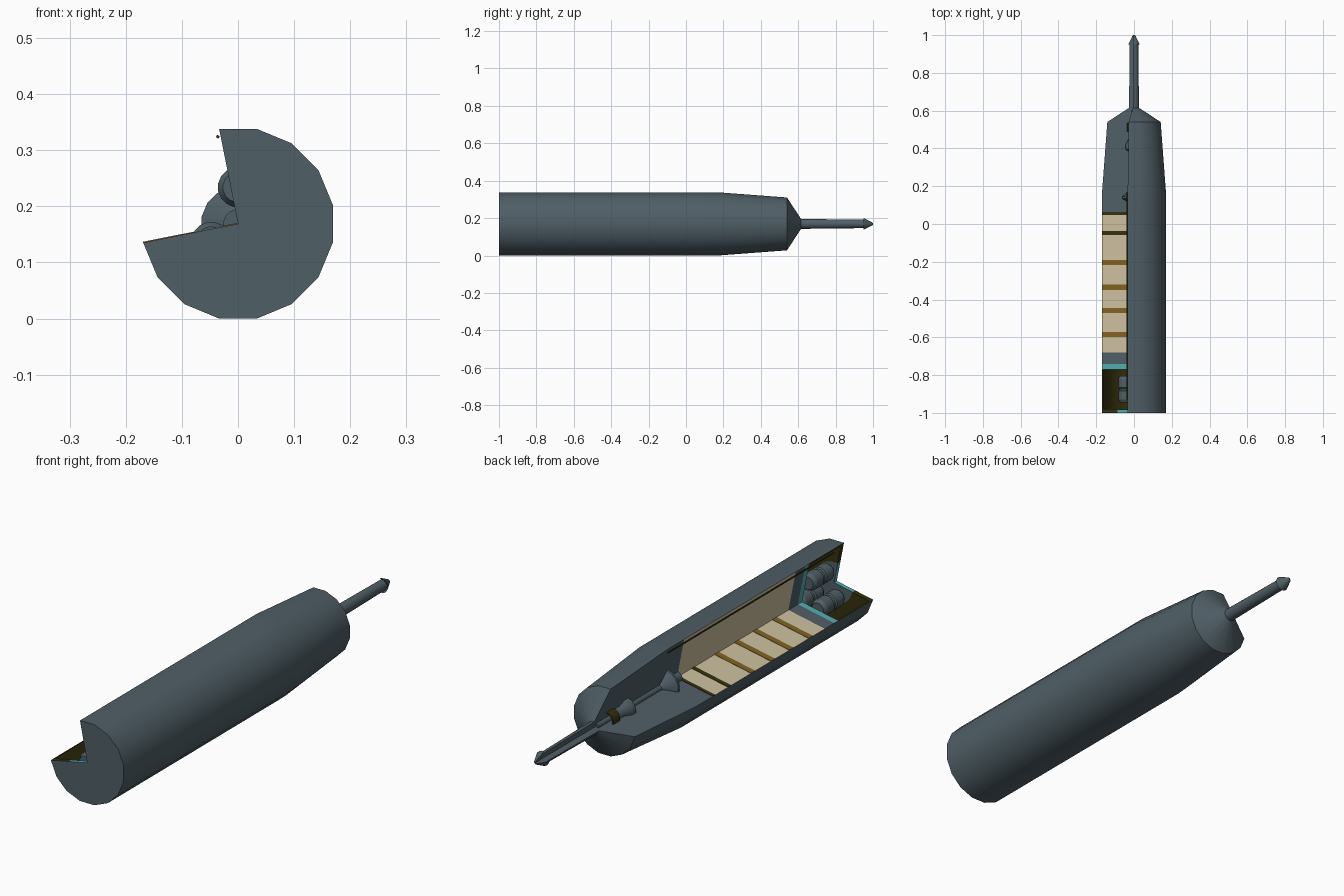
import bpy, bmesh, math
from mathutils import Vector

if "Cube" in bpy.data.objects:
    bpy.data.objects.remove(bpy.data.objects["Cube"])

ZC = 0.169            # height of the long axis
R = 0.1723            # outer radius (16-sided)
LOW = math.radians(191.25)    # lower cut plane
HIGH = math.radians(101.25)   # upper cut plane


def mat(name, rgb):
    m = bpy.data.materials.new(name)
    m.diffuse_color = (*rgb, 1)
    m.use_nodes = True
    m.node_tree.nodes["Principled BSDF"].inputs["Base Color"].default_value = m.diffuse_color
    return m


SLATE = mat("slate_grey", (0.078, 0.113, 0.133))
BEIGE = mat("beige", (0.60, 0.52, 0.34))
BROWN = mat("brown", (0.22, 0.12, 0.016))
TEAL = mat("teal", (0.08, 0.41, 0.42))
OLIVE = mat("dark_olive", (0.035, 0.031, 0.004))


def pos(y, r, t, cx=0.0, cz=0.0):
    return Vector((cx + r * math.cos(t), y, ZC + cz + r * math.sin(t)))


def finish(bm, name, mats):
    bmesh.ops.remove_doubles(bm, verts=bm.verts, dist=1e-5)
    bmesh.ops.recalc_face_normals(bm, faces=bm.faces)
    me = bpy.data.meshes.new(name)
    bm.to_mesh(me)
    bm.free()
    for m in mats:
        me.materials.append(m)
    me.shade_smooth()
    me.set_sharp_from_angle(angle=math.radians(30))
    ob = bpy.data.objects.new(name, me)
    bpy.context.collection.objects.link(ob)
    return ob


def lathe(name, profile, side, cap=None, special=(), n=12, cut=True, cx=0.0, cz=0.0):
    """Turn a closed (y, r) profile about the axis: three quarters with flat
    cut faces, or all the way round. Edges listed in special use the cap colour."""
    bm = bmesh.new()
    sweep = math.radians(270) if cut else 2 * math.pi
    rings = [[bm.verts.new(pos(y, r, LOW + sweep * i / n, cx, cz)) for y, r in profile]
             for i in range(n + 1)]
    k = len(profile)
    for a, b in zip(rings, rings[1:]):
        for j in range(k):
            q = (j + 1) % k
            if profile[j][1] < 1e-6 and profile[q][1] < 1e-6:
                continue
            if profile[j][1] < 1e-6:
                vs = (a[j], a[q], b[q])
            elif profile[q][1] < 1e-6:
                vs = (a[j], a[q], b[j])
            else:
                vs = (a[j], a[q], b[q], b[j])
            bm.faces.new(vs).material_index = 1 if j in special else 0
    if cut:
        for ring in (rings[0], rings[-1]):
            bm.faces.new(ring).material_index = 1
    return finish(bm, name, [side, cap or side])


def solid(name, y0, y1, cap, r=R):
    return lathe(name, [(y0, 0), (y0, r), (y1, r), (y1, 0)], SLATE, cap)


def band(name, y, width, m, r0=0.0, r1=R):
    """Thin painted plate on the lower cut face."""
    bm = bmesh.new()
    up = Vector((math.sin(LOW), 0, -math.cos(LOW))) * 0.0015
    quad = [pos(y + s * width / 2, r, LOW) for s, r in ((-1, r0), (-1, r1), (1, r1), (1, r0))]
    f = bm.faces.new([bm.verts.new(p) for p in quad])
    g = bmesh.ops.extrude_face_region(bm, geom=[f])
    for v in g["geom"]:
        if isinstance(v, bmesh.types.BMVert):
            v.co += up
    return finish(bm, name, [m])


# Nose: tapered shoulder, blunt cone and long probe with arrow tip
lathe("nose_and_probe",
      [(0.06, 0), (0.06, R), (0.17, R), (0.54, 0.144), (0.615, 0.027), (0.955, 0.023),
       (0.95, 0.031), (0.995, 0.009), (1.0, 0.004), (1.0, 0)], SLATE)

# Main filling with bands on the cut face
solid("filling", -0.68, 0.06, BEIGE)
for i, y in enumerate((-0.203, -0.335, -0.457, -0.586)):
    band(f"brown_band_{i}", y, 0.027, BROWN)
for i, (y, w) in enumerate(((0.056, 0.016), (-0.047, 0.02))):
    band(f"dark_band_{i}", y, w, OLIVE)

# Rear wall of the filling and coloured bulkhead
solid("filling_end_wall", -0.742, -0.68, SLATE)
lathe("bulkhead", [(-0.77, 0), (-0.77, R), (-0.742, R), (-0.742, 0)], SLATE, TEAL, special=(0,))

# Hollow rear compartment
lathe("rear_casing", [(-0.98, R), (-0.77, R), (-0.77, 0.166), (-0.98, 0.166)],
      SLATE, OLIVE, special=(2,))
lathe("base_ring", [(-1, 0.088), (-1, R), (-0.98, R), (-0.98, 0.088)],
      SLATE, OLIVE, special=(2,))
lathe("base_plug", [(-1, 0), (-1, 0.088), (-0.982, 0.088), (-0.982, 0)],
      SLATE, TEAL)

# Canisters in the rear compartment, each with a groove
can = [(-0.945, 0), (-0.945, 0.027), (-0.93, 0.036), (-0.885, 0.036), (-0.88, 0.031),
       (-0.87, 0.031), (-0.865, 0.036), (-0.82, 0.036), (-0.805, 0.027), (-0.805, 0)]
for i in range(3):
    t = math.radians(90 + 120 * i)
    lathe(f"canister_{i}", can, SLATE, cut=False, n=16,
          cx=0.055 * math.cos(t), cz=0.065 * math.sin(t))

# Fuse train along the axis inside the nose
lathe("fuse_train",
      [(0.60, 0), (0.60, 0.014), (0.50, 0.014), (0.49, 0.03), (0.45, 0.03), (0.42, 0.045),
       (0.395, 0.045), (0.375, 0.014), (0.18, 0.014), (0.17, 0.025), (0.145, 0.066),
       (0.135, 0.066), (0.115, 0.026), (0.06, 0.026), (0.06, 0)], SLATE, cut=False, n=16)
lathe("fuse_cup", [(0.535, 0.032), (0.535, 0.038), (0.49, 0.038), (0.49, 0.032)],
      OLIVE, cut=False, n=16)

# Thin cable along the upper cut face
lathe("cable", [(-0.93, 0), (-0.93, 0.003), (0.17, 0.003), (0.17, 0)], OLIVE,
      cut=False, n=8, cx=-0.036, cz=0.155)
